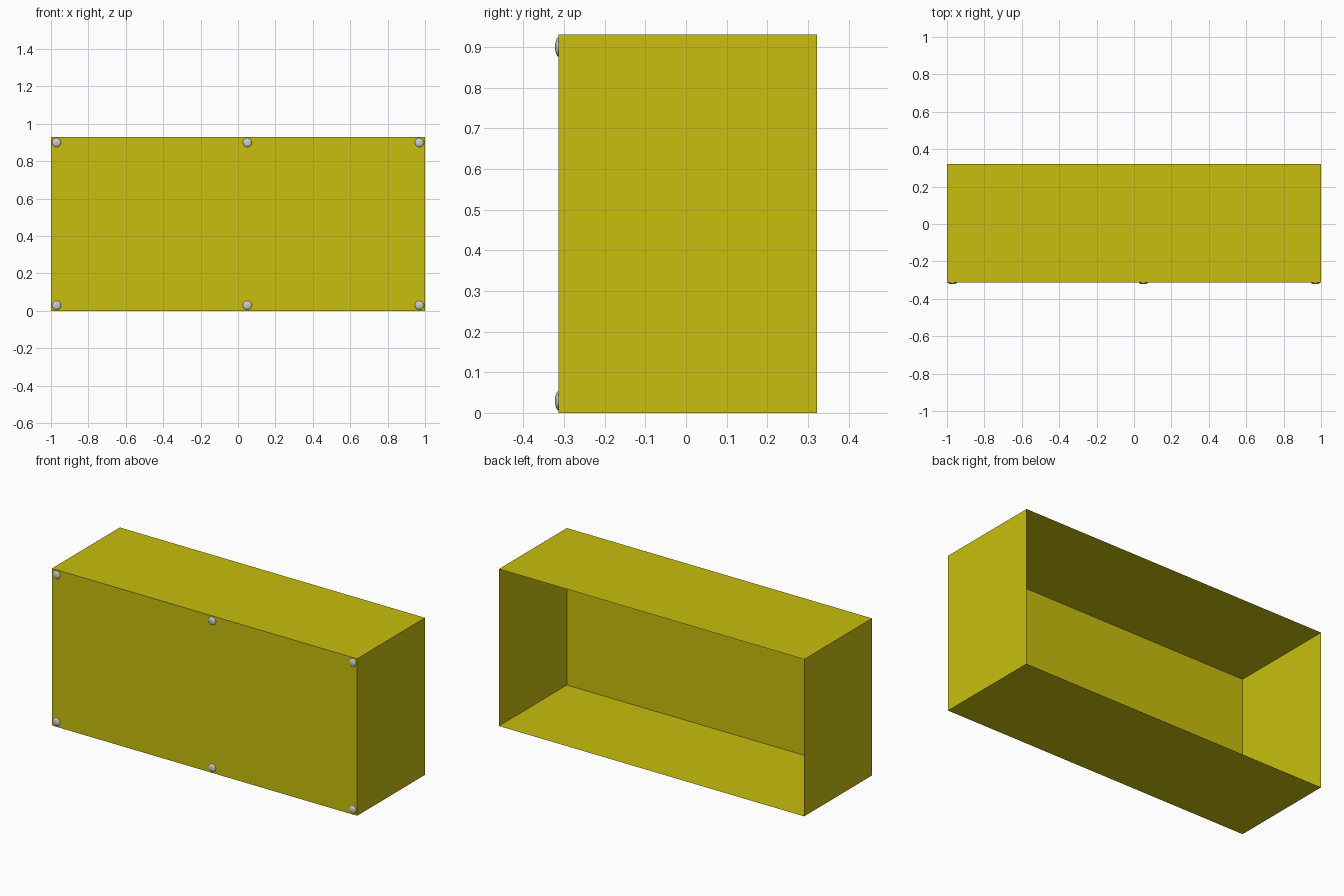
import bpy, bmesh, math
from mathutils import Matrix, Vector

if "Cube" in bpy.data.objects:
    bpy.data.objects.remove(bpy.data.objects["Cube"])

W, H = 2.0, 0.93
FRONT, BACK = -0.313, 0.322


def finish(bm, name, mat=None):
    mesh = bpy.data.meshes.new(name)
    bm.to_mesh(mesh)
    bm.free()
    obj = bpy.data.objects.new(name, mesh)
    bpy.context.collection.objects.link(obj)
    if mat:
        mesh.materials.append(mat)
    return obj


# Thin sheet shell, open at the back
yellow = bpy.data.materials.new("yellow")
yellow.diffuse_color = (0.58, 0.52, 0.004, 1)
yellow.use_nodes = True
yellow.node_tree.nodes["Principled BSDF"].inputs["Base Color"].default_value = yellow.diffuse_color
bm = bmesh.new()
bmesh.ops.create_cube(bm, size=1)
bmesh.ops.scale(bm, vec=(W, BACK - FRONT, H), verts=bm.verts)
bmesh.ops.translate(bm, vec=(0, (FRONT + BACK) / 2, H / 2), verts=bm.verts)
bm.normal_update()
bmesh.ops.delete(bm, geom=[f for f in bm.faces if f.normal.y > 0.5], context='FACES_ONLY')
finish(bm, "shell", yellow)


# Shallow domed rivet head on the front panel
def rivet(name, x, z, radius=0.024, height=0.009):
    bm = bmesh.new()
    bmesh.ops.create_uvsphere(bm, u_segments=24, v_segments=12, radius=1)
    bmesh.ops.delete(bm, geom=[v for v in bm.verts if v.co.z < -0.01], context='VERTS')
    bmesh.ops.rotate(bm, cent=Vector(), matrix=Matrix.Rotation(math.pi / 2, 3, 'X'), verts=bm.verts)
    bmesh.ops.scale(bm, vec=(radius, height, radius), verts=bm.verts)
    bmesh.ops.translate(bm, vec=(x, FRONT, z), verts=bm.verts)
    for f in bm.faces:
        f.smooth = True
    return finish(bm, name)


for row, z in (("lower", 0.03), ("upper", 0.90)):
    for col, x in (("left", -0.97), ("middle", 0.05), ("right", 0.97)):
        rivet(f"rivet_{row}_{col}", x, z)
